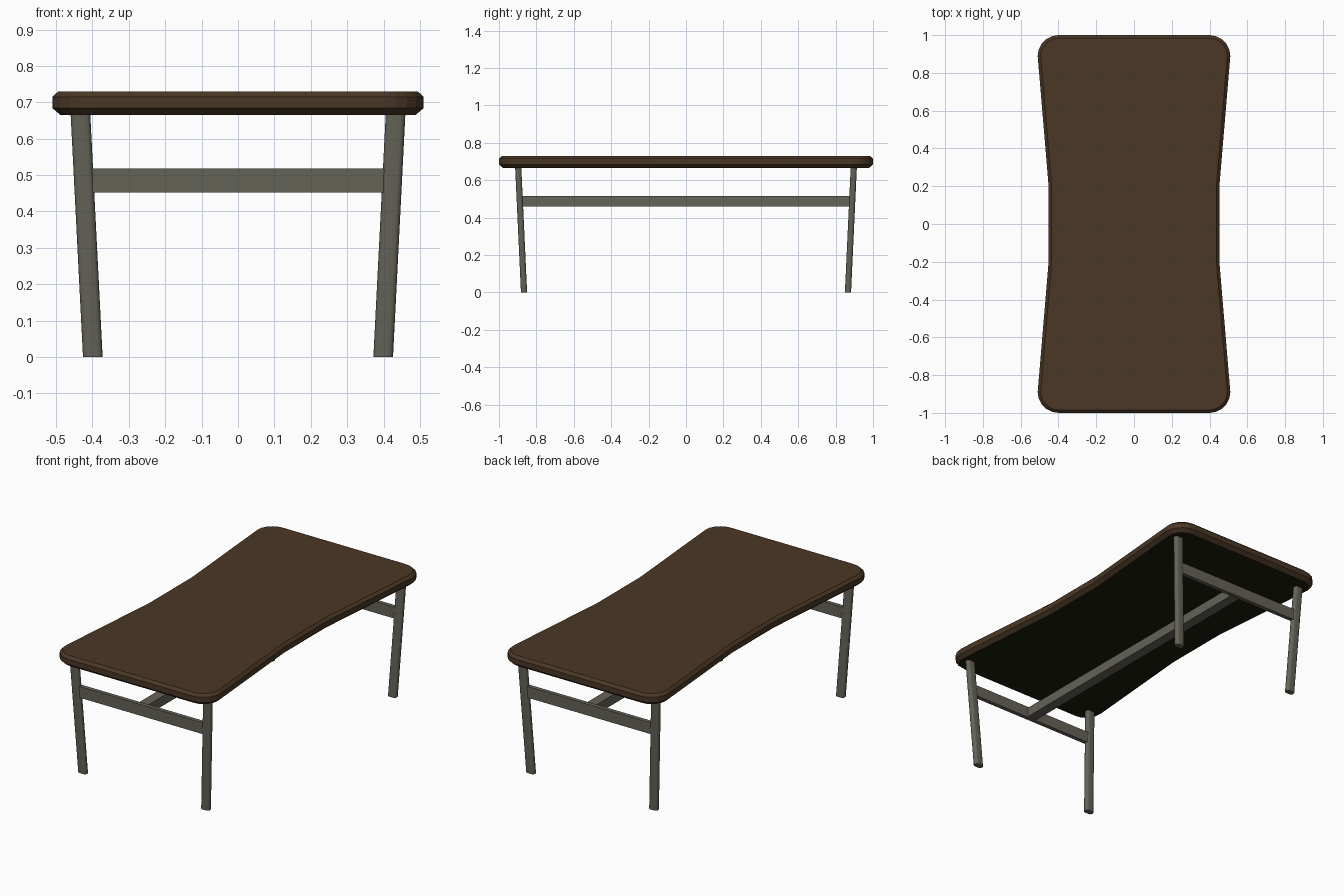
import bpy, bmesh, math
from mathutils import Vector

default = bpy.data.objects.get("Cube")
if default:
    bpy.data.objects.remove(default, do_unlink=True)


def material(name, rgb):
    m = bpy.data.materials.new(name)
    m.use_nodes = True
    m.diffuse_color = (*rgb, 1)
    bsdf = m.node_tree.nodes["Principled BSDF"]
    bsdf.inputs["Base Color"].default_value = (*rgb, 1)
    bsdf.inputs["Roughness"].default_value = 0.7
    return m


wood = material("dark_brown_wood", (0.068, 0.038, 0.018))
underside = material("blackened_underside", (0.012, 0.012, 0.005))
metal = material("warm_grey_frame", (0.13, 0.125, 0.095))


def finish(name, bm, mats, smooth_angle=None):
    bmesh.ops.recalc_face_normals(bm, faces=bm.faces)
    mesh = bpy.data.meshes.new(name)
    bm.to_mesh(mesh)
    bm.free()
    for m in mats:
        mesh.materials.append(m)
    obj = bpy.data.objects.new(name, mesh)
    bpy.context.collection.objects.link(obj)
    if smooth_angle:
        bpy.ops.object.select_all(action="DESELECT")
        obj.select_set(True)
        bpy.context.view_layer.objects.active = obj
        bpy.ops.object.shade_smooth_by_angle(angle=math.radians(smooth_angle))
    return obj


def loft(bm, rings):
    """Skin a stack of closed rings and cap both ends."""
    loops = [[bm.verts.new(p) for p in ring] for ring in rings]
    for a, b in zip(loops, loops[1:]):
        for i in range(len(a)):
            j = (i + 1) % len(a)
            bm.faces.new((a[i], a[j], b[j], b[i]))
    bm.faces.new(loops[0][::-1])
    bm.faces.new(loops[-1])


def rounded_ring(half_x, half_y, radius, steps):
    """One quarter arc per corner, counter-clockwise."""
    points = []
    for k, (sx, sy) in enumerate(((1, 1), (-1, 1), (-1, -1), (1, -1))):
        for i in range(steps + 1):
            a = math.pi / 2 * (k + i / steps)
            points.append(Vector((sx * (half_x - radius) + radius * math.cos(a),
                                  sy * (half_y - radius) + radius * math.sin(a), 0)))
    return points


# Waisted top with chamfered rim
def top_ring(inset, z):
    steps = 5
    ring = rounded_ring(0.51 - inset, 1 - inset, 0.11 - inset, steps)
    waist = 0.452 - inset
    left = [Vector((-waist, y, 0)) for y in (0.2, -0.2)]
    right = [Vector((waist, y, 0)) for y in (-0.2, 0.2)]
    half = 2 * (steps + 1)
    ring = ring[:half] + left + ring[half:] + right
    return [p + Vector((0, 0, z)) for p in ring]


bm = bmesh.new()
loft(bm, [top_ring(0.022, 0.665), top_ring(0, 0.684),
          top_ring(0, 0.715), top_ring(0.016, 0.73)])
bm.normal_update()
for f in bm.faces:
    f.material_index = int(f.normal.z < -0.95)
finish("table_top", bm, [wood, underside])

# Splayed legs with rounded section
for end, sy in (("front", -1), ("back", 1)):
    for side, sx in (("left", 1), ("right", -1)):
        bm = bmesh.new()
        section = rounded_ring(0.027, 0.0165, 0.014, 4)
        foot = Vector((sx * 0.399, sy * 0.866, 0))
        head = Vector((sx * 0.433, sy * 0.897, 0.668))
        loft(bm, [[p + c for p in section] for c in (foot, head)])
        finish(f"{end}_{side}_leg", bm, [metal], 35)


# Rails
def bar(name, size, centre):
    bm = bmesh.new()
    bmesh.ops.create_cube(bm, size=1)
    bmesh.ops.scale(bm, vec=size, verts=bm.verts)
    bmesh.ops.translate(bm, vec=centre, verts=bm.verts)
    finish(name, bm, [metal])


for end, sy in (("front", -1), ("back", 1)):
    bar(f"{end}_rail", (0.81, 0.024, 0.066), (0, sy * 0.888, 0.485))
bar("long_stretcher", (0.06, 1.76, 0.056), (0, 0, 0.486))
